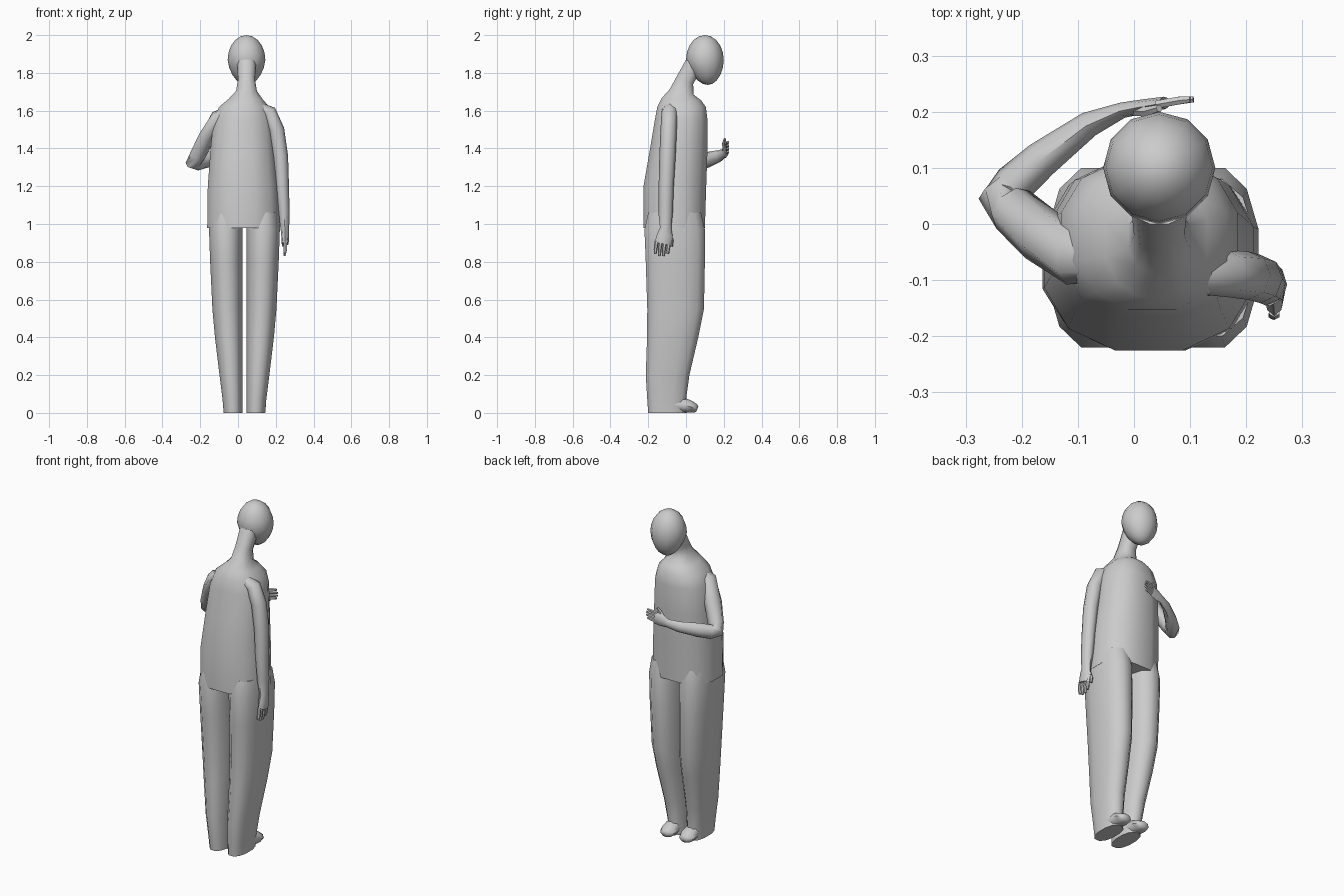
import bpy, bmesh, math
from mathutils import Vector


def loft(name, rings):
    """Skin a list of vertex loops, cap both ends, shade smooth."""
    bm = bmesh.new()
    loops = [[bm.verts.new(p) for p in ring] for ring in rings]
    n = len(loops[0])
    for a, b in zip(loops, loops[1:]):
        for i in range(n):
            j = (i + 1) % n
            bm.faces.new((a[i], a[j], b[j], b[i]))
    bm.faces.new(loops[0])
    bm.faces.new(loops[-1])
    bmesh.ops.recalc_face_normals(bm, faces=bm.faces)
    me = bpy.data.meshes.new(name)
    bm.to_mesh(me)
    bm.free()
    ob = bpy.data.objects.new(name, me)
    bpy.context.collection.objects.link(ob)
    bpy.ops.object.select_all(action='DESELECT')
    bpy.context.view_layer.objects.active = ob
    ob.select_set(True)
    bpy.ops.object.shade_smooth_by_angle(angle=math.radians(55))
    return ob


def body(name, rows, n=12, e=0.85):
    """Stack of rounded horizontal sections: z, x0, x1, y0, y1, tilt."""
    rings = []
    m = math.cos(math.pi / n) ** e
    for z, x0, x1, y0, y1, tilt in rows:
        ring = []
        for i in range(n):
            t = 2 * math.pi * (i + 0.5) / n
            c, s = math.cos(t), math.sin(t)
            u = math.copysign(abs(c) ** e, c) / m
            v = math.copysign(abs(s) ** e, s) / m
            ring.append(((x0 + x1) / 2 + u * (x1 - x0) / 2,
                         (y0 + y1) / 2 + v * (y1 - y0) / 2, z - v * tilt))
        rings.append(ring)
    return loft(name, rings)


def tube(name, path, ref, n=8):
    """Limb along points (x, y, z, radius along ref, radius across)."""
    pts = [Vector(p[:3]) for p in path]
    rings = []
    for i, p in enumerate(path):
        d = (pts[min(i + 1, len(pts) - 1)] - pts[max(i - 1, 0)]).normalized()
        a = Vector(ref)
        a = (a - d * a.dot(d)).normalized()
        b = d.cross(a)
        rings.append([pts[i] + a * p[3] * math.cos(2 * math.pi * k / n)
                      + b * p[4] * math.sin(2 * math.pi * k / n) for k in range(n)])
    return loft(name, rings)


# Torso and forward-leaning neck
body("torso_and_neck", [
    (0.98, -0.163, 0.222, -0.225, 0.10, 0),
    (1.20, -0.160, 0.213, -0.225, 0.107, 0),
    (1.40, -0.145, 0.195, -0.190, 0.114, 0),
    (1.55, -0.130, 0.185, -0.165, 0.114, 0),
    (1.62, -0.100, 0.165, -0.152, 0.105, 0),
    (1.66, -0.050, 0.130, -0.130, 0.080, 0.005),
    (1.70, -0.010, 0.100, -0.085, 0.040, 0.015),
    (1.76, 0.000, 0.090, -0.050, 0.038, 0.02),
    (1.85, -0.005, 0.095, 0.000, 0.085, 0.02)])

# Head
bpy.ops.mesh.primitive_uv_sphere_add(segments=12, ring_count=10, radius=1,
                                     location=(0.045, 0.1, 1.868))
head = bpy.context.object
head.name = "head"
head.scale = (0.1, 0.1, 0.132)
for v in head.data.vertices:  # slightly narrower jaw, chin pushed forward
    if v.co.z < 0:
        v.co.x *= 1 + 0.12 * v.co.z
        v.co.y = v.co.y * (1 + 0.15 * v.co.z) - 0.15 * v.co.z
bpy.ops.object.shade_smooth()

# Wide trouser legs: z, inner x, outer x, back y, front y
outer = [(0, 0.055, -0.20, 0.0), (0.07, 0.06, -0.205, 0.0), (0.2, 0.075, -0.213, 0.018),
         (0.4, 0.097, -0.206, 0.065), (0.55, 0.109, -0.205, 0.095),
         (0.8, 0.121, -0.213, 0.10), (0.97, 0.125, -0.220, 0.10), (1.06, 0.12, -0.2, 0.08)]
for side, name in ((-1, "left_leg"), (1, "right_leg")):
    cx = 0.034
    rows = []
    for z, w, y0, y1 in outer:
        w = w * 1.5 if z > 0.6 else w + 0.055 + z * 0.01
        xs = sorted((cx + side * 0.011, cx + side * w))
        rows.append((z, xs[0], xs[1], y0, y1, 0))
    body(name, rows)

# Feet
for x, name in ((-0.026, "left_foot"), (0.1, "right_foot")):
    tube(name, [(x, -0.10, 0.045, 0.045, 0.045), (x, -0.01, 0.04, 0.04, 0.046),
                (x, 0.025, 0.032, 0.032, 0.048), (x, 0.05, 0.024, 0.024, 0.036),
                (x, 0.06, 0.02, 0.014, 0.02)], (0, 0, 1))

# Bent arm crossing the chest
tube("bent_arm", [
    (-0.04, -0.055, 1.595, 0.035, 0.045), (-0.105, -0.055, 1.56, 0.045, 0.055),
    (-0.165, -0.02, 1.46, 0.042, 0.05), (-0.215, 0.025, 1.36, 0.04, 0.045),
    (-0.237, 0.045, 1.325, 0.042, 0.04), (-0.215, 0.07, 1.325, 0.042, 0.037),
    (-0.165, 0.115, 1.34, 0.042, 0.033), (-0.08, 0.178, 1.36, 0.032, 0.023),
    (-0.02, 0.203, 1.375, 0.025, 0.014), (0.015, 0.209, 1.385, 0.036, 0.013),
    (0.055, 0.216, 1.395, 0.036, 0.011)], (0, 0, 1))
for k in range(4):
    z = 1.372 + 0.017 * k
    tube(f"bent_hand_finger_{k + 1}", [
        (0.04, 0.213, z, 0.009, 0.008), (0.08, 0.22, z + 0.008, 0.009, 0.008),
        (0.1 + 0.006 * (k in (1, 2)), 0.222, z + 0.012, 0.006, 0.006)], (0, 0, 1), 6)
tube("bent_hand_thumb", [(0.0, 0.203, 1.39, 0.012, 0.011), (0.025, 0.2, 1.425, 0.011, 0.01),
                         (0.045, 0.206, 1.452, 0.007, 0.007)], (1, 0, 0), 6)

# Arm hanging at the side
tube("hanging_arm", [
    (0.11, -0.085, 1.615, 0.04, 0.03), (0.165, -0.088, 1.59, 0.042, 0.04),
    (0.203, -0.092, 1.50, 0.043, 0.042), (0.225, -0.098, 1.36, 0.043, 0.04),
    (0.234, -0.105, 1.20, 0.04, 0.036), (0.243, -0.108, 1.06, 0.038, 0.03),
    (0.248, -0.108, 0.98, 0.03, 0.023), (0.25, -0.112, 0.94, 0.042, 0.021),
    (0.25, -0.122, 0.895, 0.045, 0.018)], (0, 1, 0))
for k in range(4):
    y = -0.155 + 0.022 * k
    tube(f"hanging_hand_finger_{k + 1}", [
        (0.25, y, 0.91, 0.011, 0.011), (0.25, y - 0.006, 0.865, 0.01, 0.011),
        (0.246, y - 0.008, 0.83 + 0.012 * (k in (0, 3)), 0.007, 0.007)], (0, 1, 0), 6)
tube("hanging_hand_thumb", [(0.246, -0.09, 0.95, 0.013, 0.012), (0.24, -0.077, 0.91, 0.011, 0.01),
                            (0.238, -0.077, 0.88, 0.007, 0.007)], (0, 1, 0), 6)
